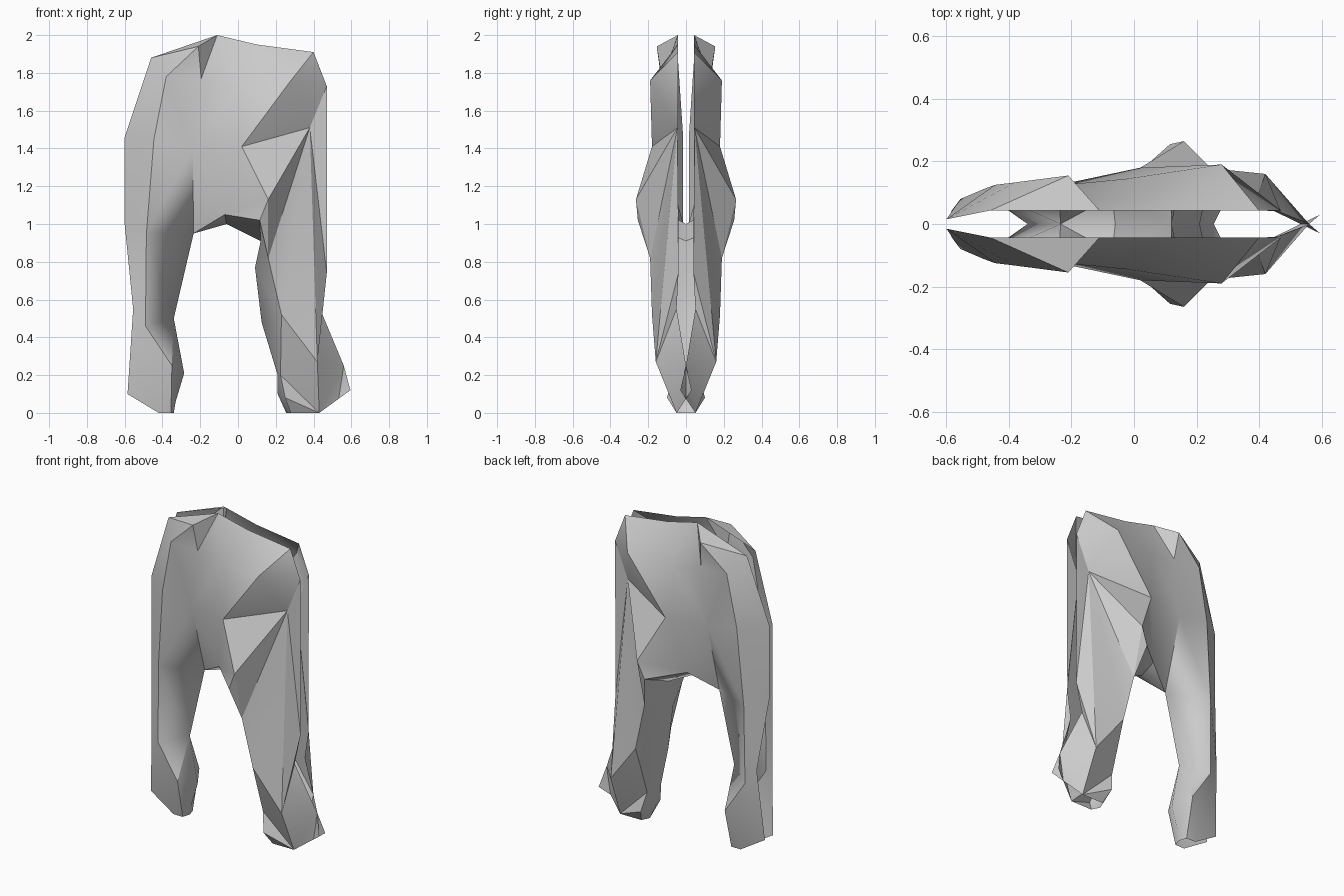
import bpy
import bmesh
from mathutils import Vector

default_cube = bpy.data.objects.get("Cube")
if default_cube:
    bpy.data.objects.remove(default_cube, do_unlink=True)

bm = bmesh.new()
vertex_at = {}


def vertex(point):
    """Return the shared vertex at a point, creating it when needed."""
    if point not in vertex_at:
        vertex_at[point] = bm.verts.new(point)
    return vertex_at[point]


def panel(*points):
    """Add one face, skipping it when it collapses or already exists."""
    corners = [vertex(point) for point in points]
    if len(set(corners)) == len(corners) and not bm.faces.get(corners):
        bm.faces.new(corners)


def span(first, second):
    """Bridge two fold lines with triangles along the shorter diagonals."""
    i = j = 0
    while i < len(first) - 1 or j < len(second) - 1:
        can_first = i < len(first) - 1
        can_second = j < len(second) - 1
        if can_first and can_second:
            diagonal_first = (Vector(first[i + 1]) - Vector(second[j])).length
            diagonal_second = (Vector(first[i]) - Vector(second[j + 1])).length
            advance_first = diagonal_first <= diagonal_second
        else:
            advance_first = can_first
        if advance_first:
            panel(first[i], first[i + 1], second[j])
            i += 1
        else:
            panel(first[i], second[j + 1], second[j])
            j += 1


# Top rim and the folded flap at the right hip
rim_peak = (-.11, -.043, 2)
rim_middle = (.1, -.043, 1.95)
rim_left = (.4, -.043, 1.91)
rim_right = (-.46, -.043, 1.88)
flap_tip = (-.21, -.155, 1.94)
flap_notch = (-.195, -.128, 1.77)
right_hip = (-.38, -.133, 1.78)

# Folded left hip
left_hip = (.28, -.19, 1.76)
left_hip_edge = (.47, -.043, 1.73)
belly = (.02, -.18, 1.41)
hip_crease = (.38, -.045, 1.51)
thigh_peak = (.16, -.265, 1.13)
thigh_under = (.115, -.255, 1.02)

# Crotch arch
arch_right = (-.235, 0, .95)
arch_middle = (-.06, 0, 1)
arch_left = (.12, 0, .91)
crotch_middle = (-.07, -.09, 1.05)

# Right leg fold lines
right_waist = (-.445, -.125, 1.45)
right_thigh = (-.485, -.11, .95)
right_calf = (-.49, -.105, .46)
right_knee = (-.35, -.11, .25)
right_sole = (-.355, -.05, 0)
right_ankle = (-.585, -.04, .1)
right_outer = [rim_right, (-.6, -.015, 1.46), (-.6, -.015, 1),
               (-.555, -.08, .55)]
right_heel = (-.42, -.05, 0)
right_inner = [arch_right, (-.34, 0, .5)]
right_foot = [right_inner[-1], (-.285, 0, .21), (-.33, 0, .06), (-.34, 0, 0)]

# Left leg fold lines
left_thigh = (.16, -.19, .82)
left_knee = (.23, -.18, .52)
left_shin = (.42, -.16, .27)
left_toe = (.43, -.05, 0)
left_outer = [left_hip_edge, (.47, -.04, .74), (.435, -.05, .55),
              (.56, 0, .25), (.595, .03, .12), left_toe]
left_ankle = [left_knee, (.225, -.07, .2), (.25, -.1, .08), (.28, -.05, 0)]
left_inner = [arch_left, (.09, 0, .77), (.125, 0, .48)]
left_heel = [left_inner[-1], (.21, 0, .2), (.21, 0, .1), (.255, 0, 0)]

# Flap
panel(rim_peak, rim_right, flap_tip)
panel(rim_peak, flap_tip, flap_notch)
panel(rim_right, right_hip, flap_tip)
panel(flap_tip, right_hip, flap_notch)

# Torso
torso_right = [flap_notch, (-.24, -.125, 1.4), arch_right]
torso_middle = [rim_middle, (-.02, -.145, 1.72), belly, crotch_middle]
span([right_hip, right_waist, right_thigh], torso_right)
span([rim_peak] + torso_right, torso_middle)
span(torso_middle[:3], [rim_left, left_hip])
panel(belly, thigh_peak, crotch_middle)
panel(thigh_peak, thigh_under, crotch_middle)

# Left hip folds
panel(rim_left, left_hip_edge, left_hip)
panel(left_hip, left_hip_edge, hip_crease)
panel(left_hip, hip_crease, belly)
panel(belly, hip_crease, thigh_peak)
panel(thigh_peak, hip_crease, left_thigh)
panel(thigh_peak, left_thigh, thigh_under)

# Underside of the arch
panel(arch_right, crotch_middle, arch_middle)
panel(crotch_middle, thigh_under, arch_left)
panel(crotch_middle, arch_left, arch_middle)

# Right leg
span(right_outer, [right_hip, right_waist, right_thigh, right_calf])
span([right_thigh, right_calf, right_knee], right_inner)
span([right_knee, right_sole], right_foot)
panel(right_outer[-1], right_ankle, right_calf)
panel(right_calf, right_ankle, right_knee)
panel(right_knee, right_ankle, right_heel)
panel(right_knee, right_heel, right_sole)

# Left leg
span([hip_crease, left_shin, left_toe], left_outer)
panel(hip_crease, left_thigh, left_knee)
panel(hip_crease, left_knee, left_shin)
span([thigh_under, left_thigh, left_knee], left_inner)
panel(left_knee, left_shin, left_ankle[1])
panel(left_shin, left_toe, left_ankle[1])
span([left_toe], left_ankle[1:])
span(left_ankle, left_heel)

bmesh.ops.recalc_face_normals(bm, faces=bm.faces[:])
torso_face = min(bm.faces, key=lambda face: (
    face.calc_center_median() - Vector((-.1, -.15, 1.4))).length)
if torso_face.normal.y > 0:
    bmesh.ops.reverse_faces(bm, faces=bm.faces[:])

mesh = bpy.data.meshes.new("leg_shell")
bm.to_mesh(mesh)
bm.free()
shell = bpy.data.objects.new("leg_shell", mesh)
bpy.context.collection.objects.link(shell)

# Plain grey surface
grey = bpy.data.materials.new("plain_grey")
grey.use_nodes = True
colour = (.6, .6, .6, 1)
grey.diffuse_color = colour
grey.node_tree.nodes["Principled BSDF"].inputs["Base Color"].default_value = colour
mesh.materials.append(grey)

# Soft torso with crisp folds
bpy.ops.object.select_all(action="DESELECT")
shell.select_set(True)
bpy.context.view_layer.objects.active = shell
bpy.ops.object.shade_smooth_by_angle(angle=.5)

# Matching back half
mirror = shell.modifiers.new("back_half", "MIRROR")
mirror.use_axis = (False, True, False)
mirror.merge_threshold = .001
